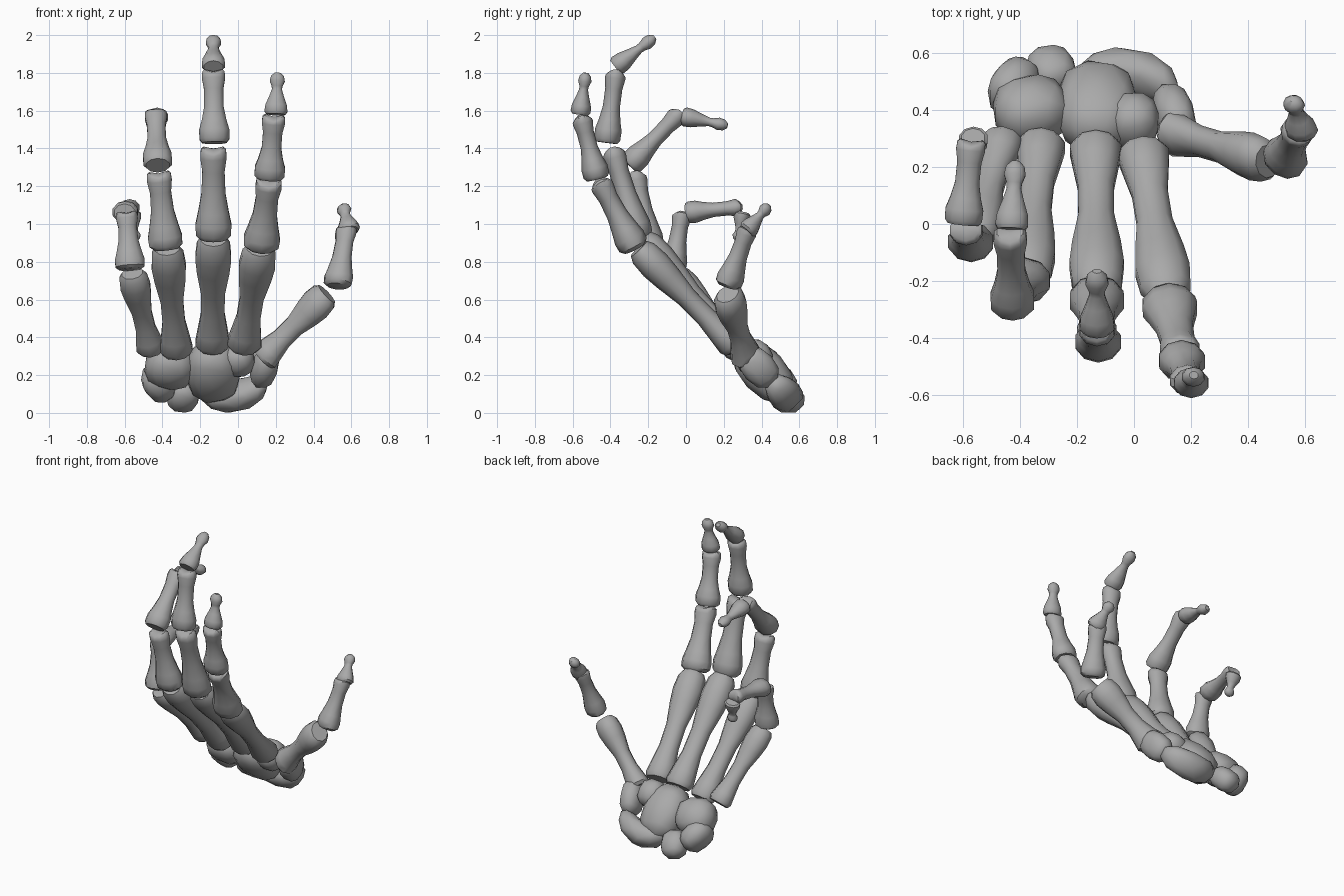
import bpy, bmesh, math
from mathutils import Vector, Matrix

if "Cube" in bpy.data.objects:
    bpy.data.objects.remove(bpy.data.objects["Cube"], do_unlink=True)

bone_mat = bpy.data.materials.new("bone_grey")
bone_mat.use_nodes = True
bone_mat.diffuse_color = (0.4, 0.4, 0.4, 1)
bone_mat.node_tree.nodes["Principled BSDF"].inputs["Base Color"].default_value = (0.4, 0.4, 0.4, 1)

# Bone profiles: position along the bone, half width
PROFILES = {
    "metacarpal": [(0, .08), (.04, .095), (.13, .085), (.3, .066), (.5, .066),
                   (.7, .09), (.83, .1), (.95, .092), (1, .07)],
    "proximal": [(0, .072), (.05, .097), (.16, .1), (.3, .085), (.5, .067),
                 (.75, .062), (.9, .073), (.97, .07), (1, .055)],
    "middle": [(0, .068), (.05, .083), (.18, .084), (.32, .068), (.5, .054),
               (.75, .054), (.9, .065), (.97, .062), (1, .05)],
    "distal": [(0, .052), (.07, .064), (.22, .06), (.42, .042), (.6, .028),
               (.68, .03), (.8, .042), (.92, .036), (1, .016)],
}
SIDES = 10


def finish(name, bm):
    bmesh.ops.recalc_face_normals(bm, faces=bm.faces[:])
    mesh = bpy.data.meshes.new(name)
    bm.to_mesh(mesh)
    bm.free()
    mesh.materials.append(bone_mat)
    obj = bpy.data.objects.new(name, mesh)
    bpy.context.collection.objects.link(obj)
    bpy.ops.object.select_all(action='DESELECT')
    obj.select_set(True)
    bpy.context.view_layer.objects.active = obj
    bpy.ops.object.shade_smooth_by_angle(angle=math.radians(42))
    return obj


def bone(name, kind, start, end, scale=1.0, side=(1, 0, 0)):
    """Loft a bone; the far end of a jointed bone gets a shallow saddle."""
    start, end = Vector(start), Vector(end)
    axis = end - start
    along = axis.normalized()
    across = Vector(side)
    across = (across - along * across.dot(along)).normalized()
    depth = along.cross(across)
    bm = bmesh.new()
    rings = []
    for t, r in PROFILES[kind]:
        saddle = .022 * scale if t > .94 and kind in ("proximal", "middle") else 0
        ring = []
        for i in range(SIDES):
            a = math.tau * (i + .5) / SIDES
            c, s = math.cos(a), math.sin(a)
            p = start + axis * t + (across * c + depth * s * .84) * r * scale
            ring.append(bm.verts.new(p + along * saddle * (c * c - .6)))
        rings.append(ring)
    for low, high in zip(rings, rings[1:]):
        for i in range(SIDES):
            j = (i + 1) % SIDES
            bm.faces.new((low[i], low[j], high[j], high[i]))
    for ring in (rings[0], rings[-1]):
        centre = sum((v.co for v in ring), Vector()) / SIDES
        hub = bm.verts.new(centre)
        for i in range(SIDES):
            bm.faces.new((ring[i], ring[(i + 1) % SIDES], hub))
    return finish(name, bm)


def carpal(name, centre, size, roll=0, bend=0):
    """Rounded wrist bone lying in the plane of the palm."""
    bm = bmesh.new()
    bmesh.ops.create_icosphere(bm, subdivisions=2, radius=1)
    for v in bm.verts:
        v.co = Vector([math.copysign(abs(c) ** .82, c) * h for c, h in zip(v.co, size)])
        v.co.z += bend * (v.co.x / size[0]) ** 2
    turn = Matrix.Rotation(math.radians(43), 4, 'X') @ Matrix.Rotation(math.radians(roll), 4, 'Y')
    bm.transform(Matrix.Translation(centre) @ turn)
    return finish(name, bm)


# Fingers: start and end of each bone from palm to tip, with scale
FINGERS = {
    "index": (1, [((.03, .26, .35), (.115, -.25, .87)), ((.12, -.27, .87), (.165, -.46, 1.23)),
                  ((.165, -.47, 1.24), (.19, -.555, 1.57)), ((.2, -.56, 1.58), (.21, -.53, 1.8))]),
    "middle": (1, [((-.135, .28, .35), (-.13, -.23, .92)), ((-.13, -.25, .92), (-.13, -.39, 1.4)),
                   ((-.125, -.42, 1.43), (-.13, -.37, 1.81)), ((-.13, -.375, 1.83), (-.13, -.165, 1.99))]),
    "ring": (.95, [((-.325, .29, .32), (-.375, -.19, .87)), ((-.38, -.19, .87), (-.42, -.27, 1.27)),
                   ((-.425, -.3, 1.31), (-.435, -.03, 1.59)), ((-.43, -.02, 1.57), (-.415, .22, 1.52))]),
    "little": (.83, [((-.46, .3, .33), (-.56, -.05, .74)), ((-.57, -.07, .76), (-.59, -.02, 1.06)),
                     ((-.6, .0, 1.06), (-.57, .29, 1.09)), ((-.565, .3, 1.06), (-.545, .27, .91))]),
}
for finger, (scale, spans) in FINGERS.items():
    for kind, (start, end) in zip(PROFILES, spans):
        bone(f"{finger}_finger_{kind}", kind, start, end, scale)

# Thumb has no middle bone
thumb_side = (.6, -.6, -.4)
bone("thumb_metacarpal", "metacarpal", (.13, .32, .29), (.47, .22, .63), .95, thumb_side)
bone("thumb_proximal", "proximal", (.525, .22, .67), (.575, .33, .98), .82, thumb_side)
bone("thumb_distal", "distal", (.59, .32, .96), (.555, .44, 1.1), .95, thumb_side)

# Wrist bones
carpal("wrist_centre_large", (-.13, .41, .22), (.145, .12, .19))
carpal("wrist_below_ring", (-.36, .40, .245), (.135, .11, .125), 15)
carpal("wrist_outer", (-.42, .48, .16), (.08, .1, .11), -30)
carpal("wrist_lower_outer", (-.29, .54, .09), (.085, .075, .095), 20)
carpal("wrist_lower_inner", (-.01, .53, .09), (.19, .09, .075), -14, .06)
carpal("wrist_below_index", (0, .36, .29), (.09, .1, .095))
carpal("wrist_below_thumb", (.14, .385, .24), (.07, .09, .12), 15)
